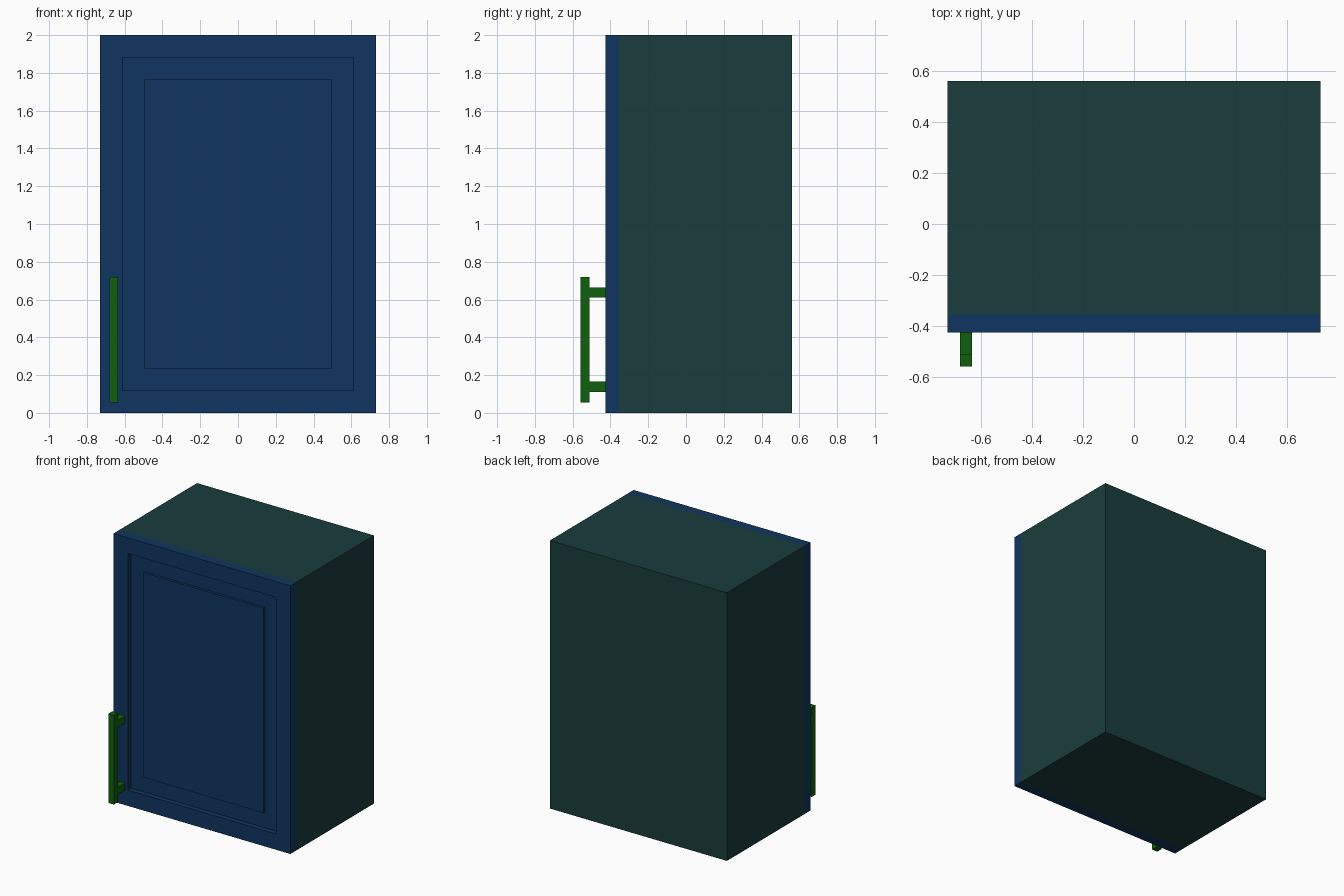
import bpy, bmesh
from mathutils import Vector

if "Cube" in bpy.data.objects:
    bpy.data.objects.remove(bpy.data.objects["Cube"])


def material(name, rgb):
    m = bpy.data.materials.new(name)
    m.diffuse_color = (*rgb, 1)
    m.use_nodes = True
    m.node_tree.nodes["Principled BSDF"].inputs["Base Color"].default_value = m.diffuse_color
    return m


BODY = material("dark_teal", (0.010, 0.046, 0.045))
DOOR = material("navy_blue", (0.005, 0.036, 0.117))
HANDLE = material("green", (0.005, 0.117, 0.005))


def box(name, lo, hi, mat, shape=None):
    """Box between two corners; shape may edit the bmesh further."""
    lo, hi = Vector(lo), Vector(hi)
    centre = (lo + hi) / 2
    bm = bmesh.new()
    bmesh.ops.create_cube(bm, size=1)
    bmesh.ops.scale(bm, vec=hi - lo, verts=bm.verts)
    if shape:
        shape(bm)
    mesh = bpy.data.meshes.new(name)
    bm.to_mesh(mesh)
    bm.free()
    mesh.materials.append(mat)
    ob = bpy.data.objects.new(name, mesh)
    ob.location = centre
    bpy.context.collection.objects.link(ob)
    return ob


def panel_steps(bm):
    """Recess the door front, then raise a centre field inside it."""
    bm.normal_update()
    front = min(bm.faces, key=lambda f: f.calc_center_median().y)
    for shift in (0.038, -0.02):
        bmesh.ops.inset_region(bm, faces=[front], thickness=0.167)
        front = bmesh.ops.extrude_discrete_faces(bm, faces=[front])["faces"][0]
        bmesh.ops.translate(bm, vec=(0, shift, 0), verts=front.verts)
        bm.normal_update()


# Cabinet body and panelled door
box("cabinet_body", (-0.73, -0.355, 0), (0.73, 0.56, 2), BODY)
box("door", (-0.73, -0.425, 0), (0.73, -0.355, 2), DOOR, panel_steps)

# Bar handle on two posts
X0, X1 = -0.68, -0.634
box("handle_bar", (X0, -0.558, 0.055), (X1, -0.51, 0.72), HANDLE)
for i, z in enumerate((0.138, 0.638)):
    box(f"handle_post_{i + 1}", (X0, -0.51, z - 0.027), (X1, -0.424, z + 0.027), HANDLE)
